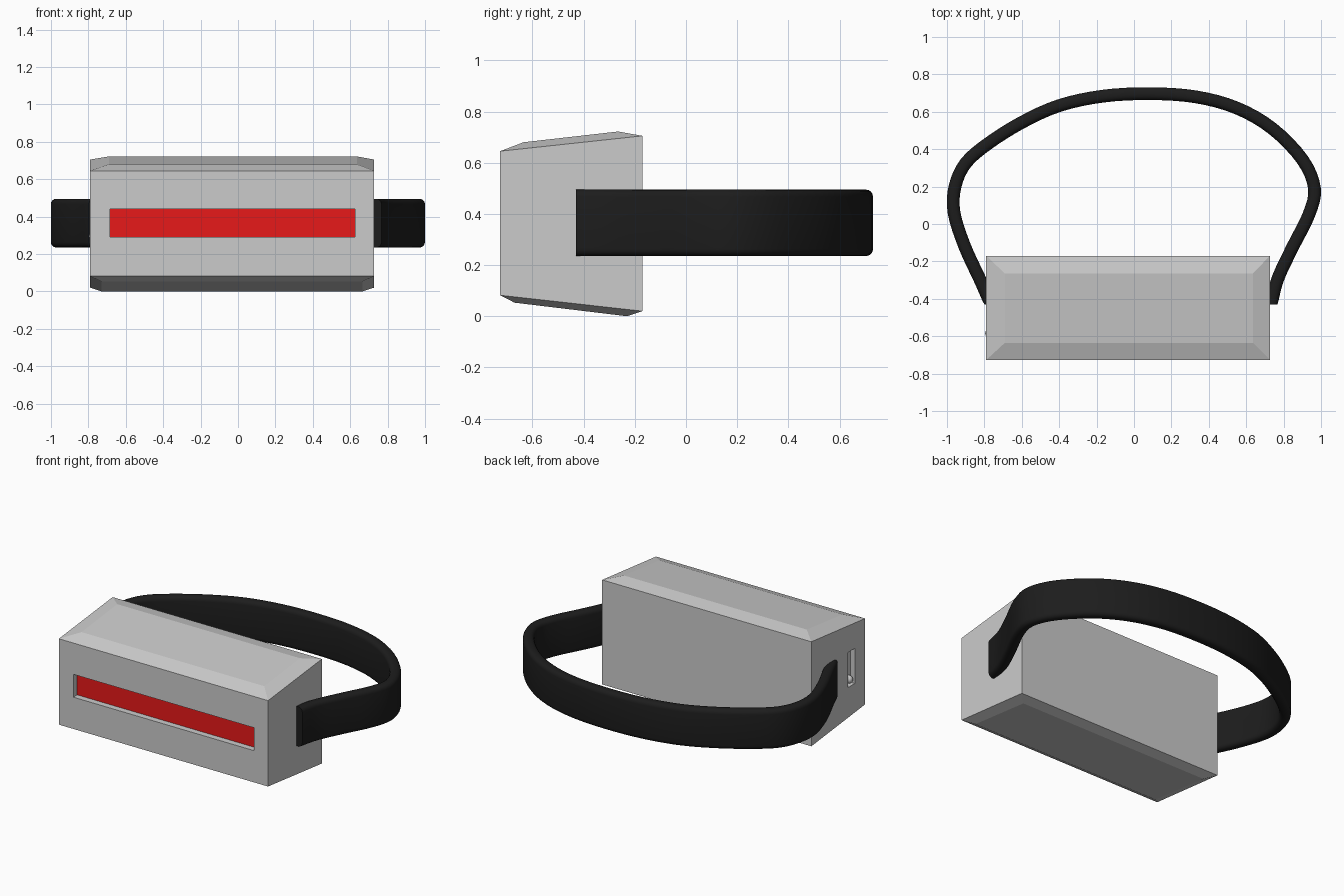
import bpy, bmesh, math
from mathutils import Vector

if "Cube" in bpy.data.objects:
    bpy.data.objects.remove(bpy.data.objects["Cube"])


def make_object(name, bm, color=None):
    bmesh.ops.recalc_face_normals(bm, faces=bm.faces[:])
    mesh = bpy.data.meshes.new(name)
    bm.to_mesh(mesh)
    bm.free()
    obj = bpy.data.objects.new(name, mesh)
    bpy.context.collection.objects.link(obj)
    if color:
        mat = bpy.data.materials.new(name + "_colour")
        mat.diffuse_color = color
        mat.use_nodes = True
        mat.node_tree.nodes["Principled BSDF"].inputs["Base Color"].default_value = mat.diffuse_color
        mesh.materials.append(mat)
    return obj


def loft(bm, rings, closed=True):
    loops = [[bm.verts.new(p) for p in r] for r in rings]
    n = len(loops[0])
    for a, b in zip(loops, loops[1:]):
        for i in range(n):
            j = (i + 1) % n
            bm.faces.new((a[i], a[j], b[j], b[i]))
    bm.faces.new(loops[0][::-1])
    bm.faces.new(loops[-1])


def rect(x0, x1, y0, y1, z_front, z_back):
    return [(x0, y0, z_front), (x1, y0, z_front), (x1, y1, z_back), (x0, y1, z_back)]


def box(name, x0, x1, y0, y1, z0, z1, color=None):
    bm = bmesh.new()
    loft(bm, [rect(x0, x1, y0, y1, z, z) for z in (z0, z1)])
    return make_object(name, bm, color)


# Main housing: wedge-shaped box with raised panels on top and bottom
bm = bmesh.new()
loft(bm, [
    rect(-0.73, 0.665, -0.67, -0.23, 0.053, 0.0),
    rect(-0.79, 0.727, -0.727, -0.17, 0.082, 0.02),
    rect(-0.79, 0.727, -0.727, -0.17, 0.645, 0.705),
    rect(-0.69, 0.635, -0.635, -0.265, 0.68, 0.722),
])
housing = make_object("housing", bm)

# Recesses for the front lens and the side switch
cutters = [
    box("lens_cutter", -0.685, 0.625, -0.80, -0.68, 0.29, 0.44),
    box("switch_cutter", -0.85, -0.76, -0.62, -0.55, 0.26, 0.49),
]
for cutter in cutters:
    mod = housing.modifiers.new(cutter.name, 'BOOLEAN')
    mod.operation = 'DIFFERENCE'
    mod.solver = 'EXACT'
    mod.object = cutter
    cutter.hide_render = True
    cutter.hide_set(True)

# Red lens set into the front slot
box("lens", -0.685, 0.625, -0.687, -0.66, 0.29, 0.44, (0.8, 0.01, 0.01, 1))

# Small round switch knob low in the side slot
bm = bmesh.new()
bmesh.ops.create_uvsphere(bm, u_segments=20, v_segments=12, radius=0.026)
bmesh.ops.translate(bm, verts=bm.verts[:], vec=(-0.77, -0.585, 0.295))
knob = make_object("switch_knob", bm)

# Strap: rounded flat band swept along a smooth path seen from above
path = [Vector(p) for p in [
    (-0.765, -0.43), (-0.822, -0.30), (-0.905, -0.12), (-0.962, 0.06), (-0.957, 0.20),
    (-0.90, 0.325), (-0.78, 0.43), (-0.60, 0.543), (-0.40, 0.633), (-0.17, 0.683),
    (0.08, 0.697), (0.33, 0.68), (0.55, 0.62), (0.74, 0.51), (0.90, 0.345),
    (0.965, 0.19), (0.935, 0.05), (0.85, -0.12), (0.77, -0.29), (0.733, -0.43)]]


def catmull(points, steps):
    ext = [points[0] * 2 - points[1]] + points + [points[-1] * 2 - points[-2]]
    out = []
    for a, b, c, d in zip(ext, ext[1:], ext[2:], ext[3:]):
        for k in range(steps):
            t = k / steps
            out.append(0.5 * (2 * b + (c - a) * t + (2 * a - 5 * b + 4 * c - d) * t ** 2
                              + (3 * b - a - 3 * c + d) * t ** 3))
    return out + [points[-1]]


half_t, half_h, radius = 0.034, 0.13, 0.028
section = []
for corner, (su, sv) in enumerate([(1, 1), (-1, 1), (-1, -1), (1, -1)]):
    for k in range(5):
        ang = math.pi / 2 * (corner + k / 4)
        section.append((su * (half_t - radius) + radius * math.cos(ang),
                        sv * (half_h - radius) + radius * math.sin(ang)))

pts = catmull(path, 4)
rings = []
for i, p in enumerate(pts):
    tangent = (pts[min(i + 1, len(pts) - 1)] - pts[max(i - 1, 0)]).normalized()
    # Strap ends are cut square to the housing
    normal = Vector((-tangent.y, tangent.x)) if 0 < i < len(pts) - 1 else Vector(
        (-math.copysign(1, tangent.y), 0))
    rings.append([(p.x + normal.x * u, p.y + normal.y * u, 0.365 + v) for u, v in section])
bm = bmesh.new()
loft(bm, rings)
strap = make_object("strap", bm, (0.012, 0.012, 0.012, 1))

# Smooth shading on the rounded parts
for obj in (strap, knob):
    bpy.ops.object.select_all(action='DESELECT')
    obj.select_set(True)
    bpy.context.view_layer.objects.active = obj
    bpy.ops.object.shade_smooth_by_angle(angle=math.radians(40))
